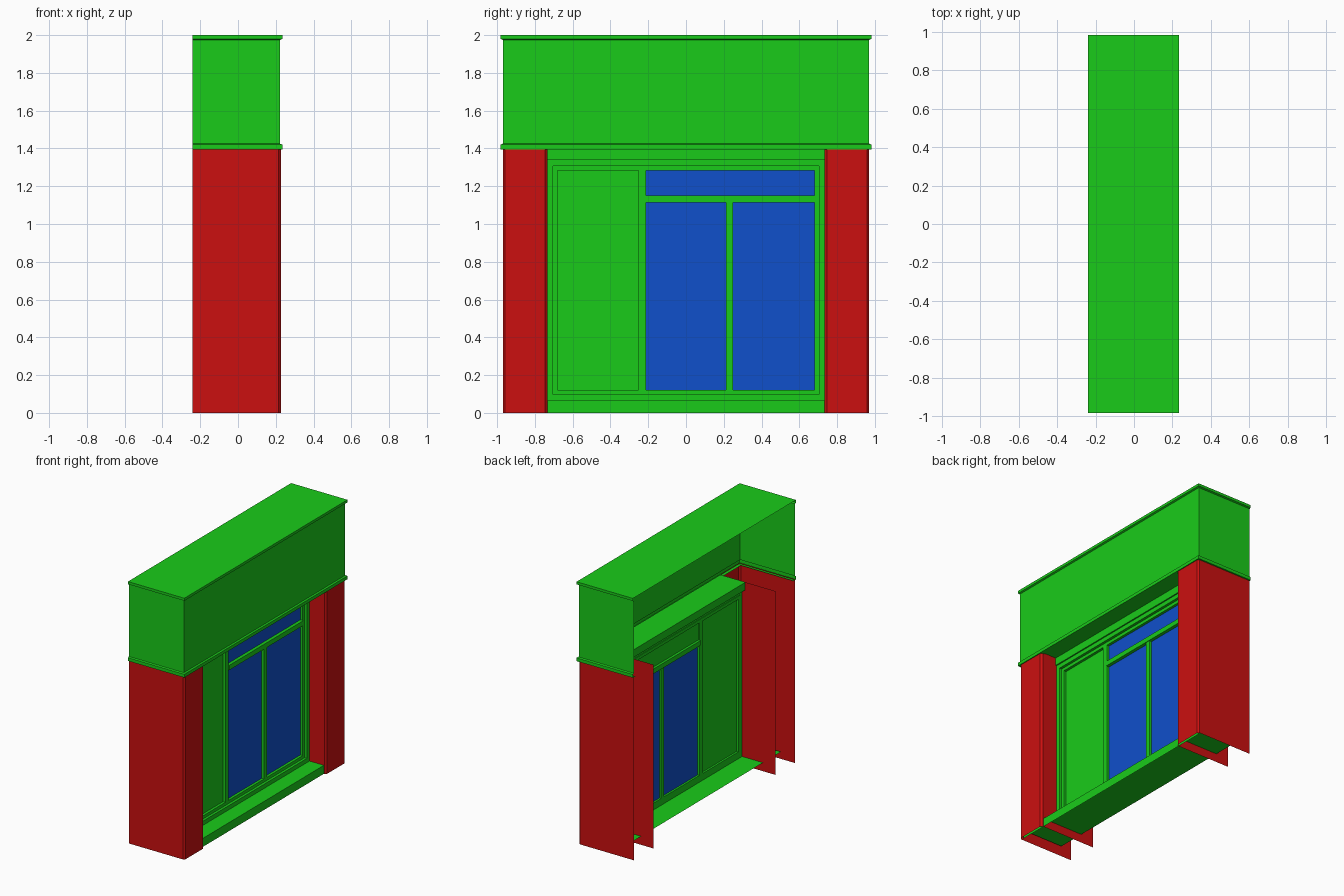
import bpy, bmesh

if "Cube" in bpy.data.objects:
    bpy.data.objects.remove(bpy.data.objects["Cube"])


def material(name, col):
    m = bpy.data.materials.new(name)
    m.diffuse_color = (*col, 1)
    m.use_nodes = True
    m.node_tree.nodes["Principled BSDF"].inputs["Base Color"].default_value = m.diffuse_color
    return m


GREEN = material("green_paint", (0.01, 0.6, 0.01))
RED = material("red_paint", (0.6, 0.005, 0.005))
BLUE = material("blue_glass", (0.005, 0.08, 0.6))
BACK = -0.24


def finish(name, bm, mat):
    me = bpy.data.meshes.new(name)
    bm.to_mesh(me)
    bm.free()
    me.materials.append(mat)
    ob = bpy.data.objects.new(name, me)
    bpy.context.collection.objects.link(ob)
    return ob


def loft(name, rows, mat):
    """Skin a sheet through rows of points."""
    bm = bmesh.new()
    vs = [[bm.verts.new(p) for p in row] for row in rows]
    for a, b in zip(vs, vs[1:]):
        for i in range(len(a) - 1):
            bm.faces.new((a[i], a[i + 1], b[i + 1], b[i]))
    return finish(name, bm, mat)


def box(name, x, y, z, mat=GREEN):
    bm = bmesh.new()
    bmesh.ops.create_cube(bm, size=1)
    for v in bm.verts:
        v.co = [(r[0] + r[1]) / 2 + c * (r[1] - r[0]) for c, r in zip(v.co, (x, y, z))]
    return finish(name, bm, mat)


def ring(name, x, y, z, w):
    """Rectangular frame of bar width w."""
    box(name + "_bottom", x, y, (z[0], z[0] + w))
    box(name + "_top", x, y, (z[1] - w, z[1]))
    inner = (z[0] + w, z[1] - w)
    box(name + "_left", x, (y[0], y[0] + w), inner)
    box(name + "_right", x, (y[1] - w, y[1]), inner)


def pane(name, x, y, z, mat):
    loft(name, [[(x, y[0], h), (x, y[1], h)] for h in z], mat)


# Sign fascia with upper and lower cornice, open at the back
profile = [(-0.02, 1.395), (0.012, 1.395), (0.012, 1.42), (0, 1.425),
           (0, 1.975), (0.012, 1.98), (0.012, 2.0)]
loft("fascia", [[(BACK, -0.97 - d, z), (0.223 + d, -0.97 - d, z),
                 (0.223 + d, 0.97 + d, z), (BACK, 0.97 + d, z)] for d, z in profile], GREEN)
loft("roof", [[(x, -0.982, 2), (x, 0.982, 2)] for x in (0.235, BACK)], GREEN)

# Red piers: hollow, chamfered front corners, open at the back
section = [(BACK, 0.97), (0.215, 0.97), (0.228, 0.957),
           (0.228, 0.747), (0.215, 0.734), (BACK, 0.734)]
for side, s in (("left", -1), ("right", 1)):
    loft("pier_" + side, [[(x, s * y, z) for x, y in section] for z in (0, 1.4)], RED)

# Sill with front lip, running through into the piers
loft("sill", [[(x, -0.95, z), (x, 0.95, z)]
              for x, z in ((0.21, 0), (0.21, 0.065), (BACK + 0.105, 0.065))], GREEN)

# Soffit and lintel above the window
loft("soffit", [[(x, -0.735, 1.4), (x, 0.735, 1.4)] for x in (0.225, 0.015)], GREEN)
box("lintel", (0.015, 0.10), (-0.735, 0.735), (1.34, 1.398))

# Stepped window frame
ring("outer_frame", (0.04, 0.09), (-0.735, 0.735), (0.066, 1.34), 0.032)
ring("inner_frame", (0.035, 0.07), (-0.703, 0.703), (0.098, 1.308), 0.024)

# Mullions and transom
box("mullion_main", (0.035, 0.07), (-0.252, -0.212), (0.122, 1.284))
box("mullion_glass", (0.035, 0.07), (0.213, 0.25), (0.122, 1.115))
box("transom", (0.025, 0.075), (-0.212, 0.679), (1.115, 1.152))

# Solid panel and glass panes
pane("solid_panel", 0.05, (-0.68, -0.252), (0.12, 1.285), GREEN)
for i, y in enumerate(((-0.212, 0.213), (0.25, 0.68))):
    pane("glass_%d" % i, 0.05, y, (0.12, 1.116), BLUE)
pane("glass_upper", 0.05, (-0.212, 0.68), (1.15, 1.285), BLUE)
pane("glass_upper_backing", 0.044, (-0.212, 0.68), (1.15, 1.285), GREEN)
